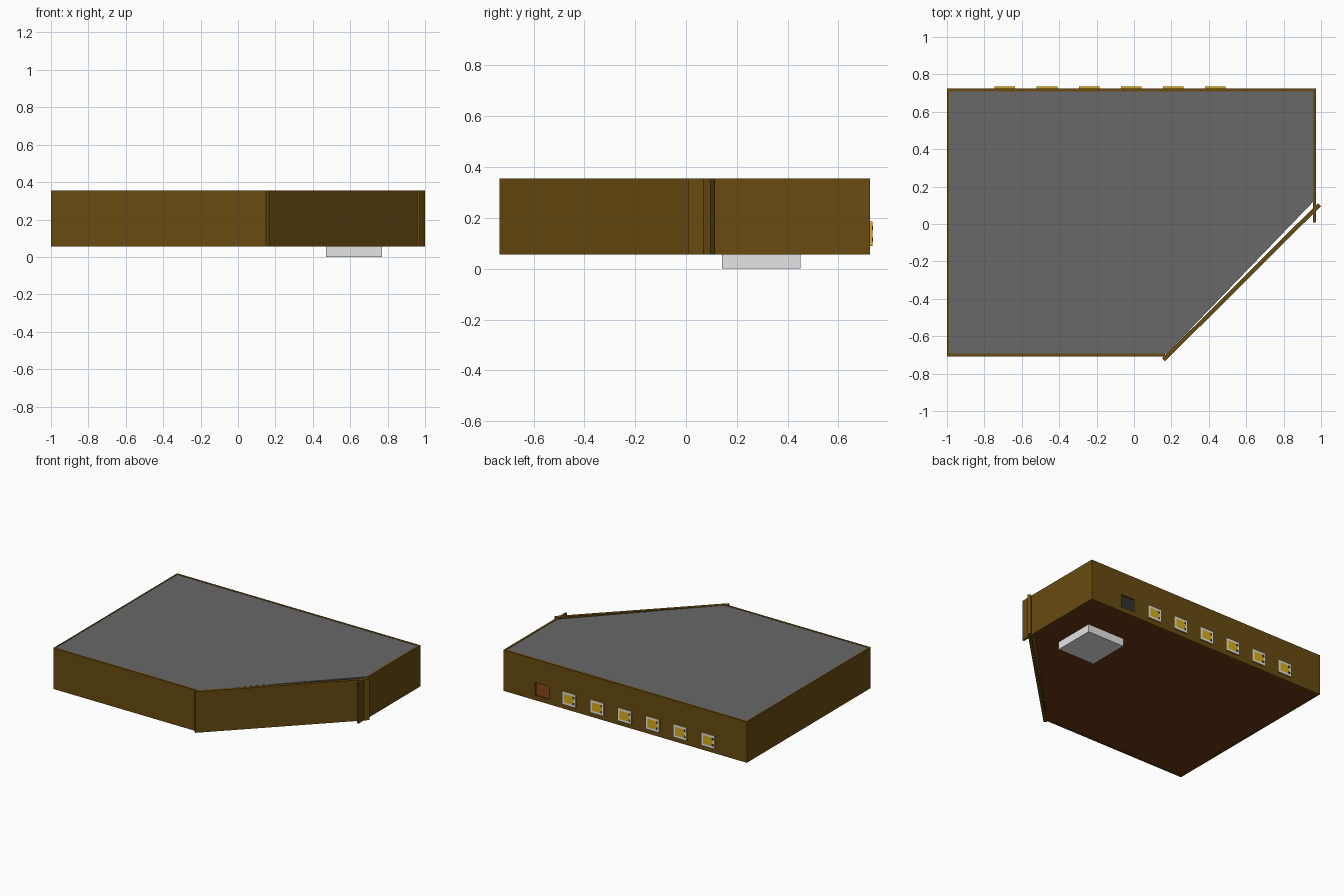
import bpy
import bmesh
from mathutils import Matrix, Vector

cube = bpy.data.objects.get("Cube")
if cube:
    bpy.data.objects.remove(cube, do_unlink=True)


def material(name, r, g, b):
    m = bpy.data.materials.new(name)
    m.use_nodes = True
    m.diffuse_color = (r, g, b, 1)
    m.node_tree.nodes["Principled BSDF"].inputs["Base Color"].default_value = (r, g, b, 1)
    return m


WOOD = material("brown wood", 0.14, 0.07, 0.005)
GREY = material("grey top", 0.14, 0.14, 0.14)
FLOOR = material("reddish brown base", 0.15, 0.04, 0.008)
PALE = material("pale grey", 0.78, 0.78, 0.78)
YELLOW = material("yellow lamp", 0.7, 0.42, 0.01)
DARK = material("dark contact", 0.03, 0.03, 0.03)

BOTTOM, TOP = 0.055, 0.355
BACK, FRONT, LEFT, RIGHT = 0.724, -0.708, -1.0, 0.972
WALL = 0.015


def finish(name, bm, *mats):
    bmesh.ops.recalc_face_normals(bm, faces=bm.faces)
    mesh = bpy.data.meshes.new(name)
    bm.to_mesh(mesh)
    bm.free()
    for m in mats:
        mesh.materials.append(m)
    obj = bpy.data.objects.new(name, mesh)
    bpy.context.collection.objects.link(obj)
    return obj


def prism(name, outline, z0, z1, mat):
    """Extrude a plan outline upwards."""
    bm = bmesh.new()
    face = bm.faces.new([bm.verts.new((x, y, z0)) for x, y in outline])
    up = bmesh.ops.extrude_face_region(bm, geom=[face], use_keep_orig=True)["geom"]
    verts = [v for v in up if isinstance(v, bmesh.types.BMVert)]
    bmesh.ops.translate(bm, verts=verts, vec=(0, 0, z1 - z0))
    return finish(name, bm, mat)


def box(name, x0, x1, y0, y1, z0, z1, mat):
    return prism(name, [(x0, y0), (x1, y0), (x1, y1), (x0, y1)], z0, z1, mat)


# Straight walls
box("front_wall", LEFT, 0.166, FRONT, FRONT + WALL, BOTTOM, TOP, WOOD)
box("side_wall_long", LEFT, LEFT + 0.01, FRONT + WALL, BACK - WALL, BOTTOM, TOP, WOOD)
box("side_wall_short", RIGHT - WALL, RIGHT, 0.008, BACK - WALL, BOTTOM, TOP, WOOD)
back_wall = box("back_wall", LEFT, RIGHT, BACK - WALL, BACK, BOTTOM, TOP, WOOD)

# Diagonal wall, running past both neighbours
prism("diagonal_wall", [(0.15, -0.718), (0.166, -0.734), (1.0, 0.096), (0.984, 0.112)],
      BOTTOM, TOP, WOOD)

# Top and base panels share one plan with a cut corner
plan = [(LEFT + 0.01, FRONT + WALL), (0.175, FRONT + WALL), (RIGHT - WALL, 0.118),
        (RIGHT - WALL, BACK - WALL), (LEFT + 0.01, BACK - WALL)]
prism("top_panel", plan, TOP - 0.017, TOP - 0.002, GREY)
prism("base_panel", plan, BOTTOM + 0.002, BOTTOM + 0.017, FLOOR)

# Block under the base
box("under_block", 0.47, 0.77, 0.142, 0.45, 0, BOTTOM + 0.002, PALE)

# Open socket in the back wall
LOW, HIGH, HALF, STEP = 0.09, 0.185, 0.055, 0.225
SOCKET = 0.66
cutter = box("socket_cutter", SOCKET - HALF, SOCKET + HALF, BACK - 0.1, BACK + 0.1, LOW, HIGH, WOOD)
cutter.hide_render = True
cutter.hide_viewport = True
cut = back_wall.modifiers.new("socket", 'BOOLEAN')
cut.object = cutter
cut.solver = 'EXACT'


# Row of lamps: yellow body, pale inset border, small dark contacts
def lamp(name, x):
    size = Vector((2 * HALF, 0.016, HIGH - LOW))
    bm = bmesh.new()
    centre = Vector((x, BACK + 0.002, (LOW + HIGH) / 2))
    bmesh.ops.create_cube(bm, size=1, matrix=Matrix.Translation(centre) @ Matrix.Diagonal(size).to_4x4())
    bm.normal_update()
    face = max(bm.faces, key=lambda f: f.normal.y)
    for border in bmesh.ops.inset_region(bm, faces=[face], thickness=0.023)["faces"]:
        border.material_index = 1
    finish(name, bm, YELLOW, PALE)
    for i, dz in enumerate((-0.022, 0.022)):
        z = centre.z + dz
        box(f"{name}_contact_{i + 1}", x - 0.045, x - 0.032, BACK + 0.009, BACK + 0.011,
            z - 0.008, z + 0.008, DARK)


for i in range(6):
    lamp(f"lamp_{i + 1}", SOCKET - STEP * (i + 1))
